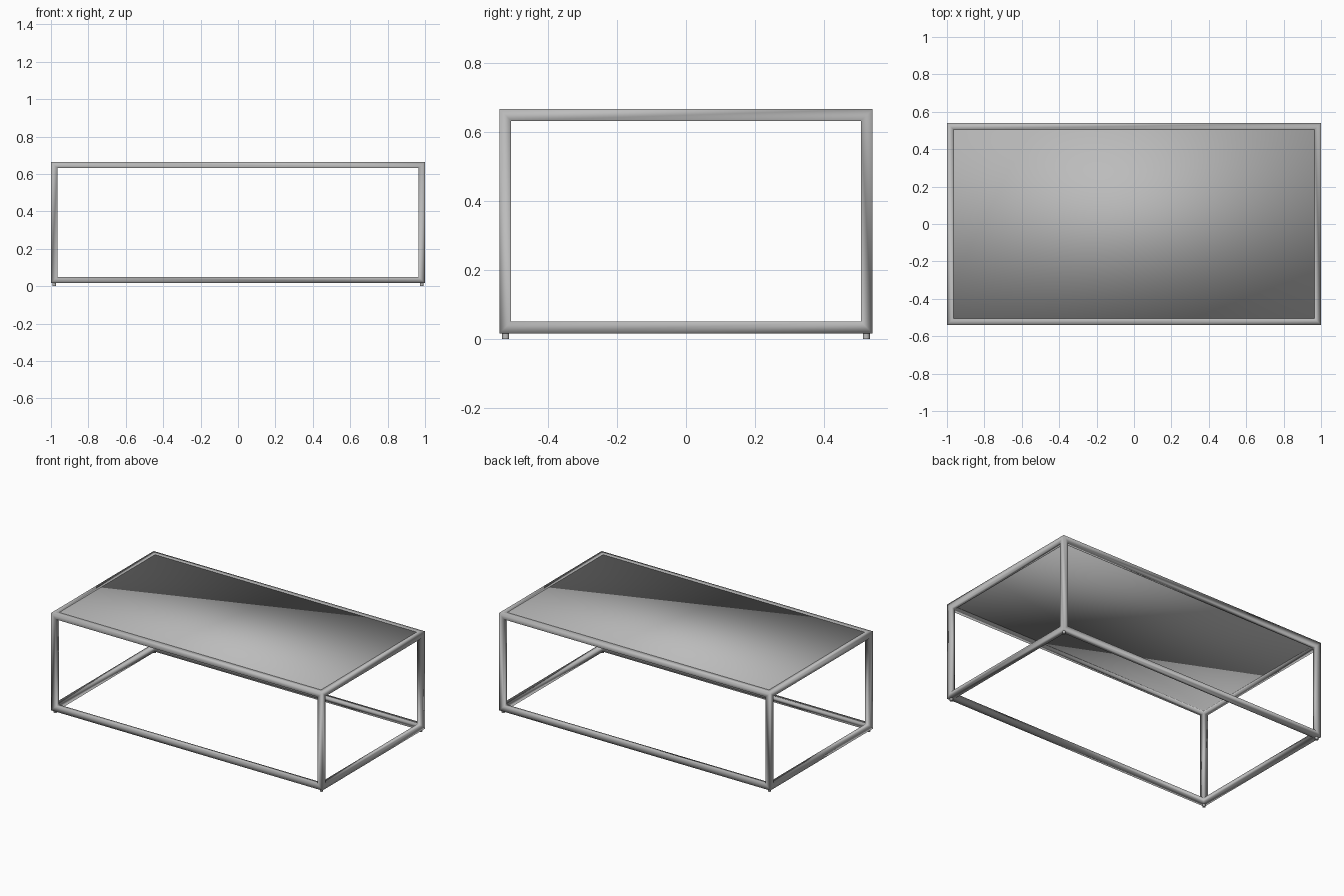
import bpy, bmesh
from mathutils import Vector

if "Cube" in bpy.data.objects:
    bpy.data.objects.remove(bpy.data.objects["Cube"])

HALF = (1.0, 0.54)      # half width and half depth
Z0, Z1 = 0.016, 0.665   # frame bottom and top
BAR = 0.034             # square tube thickness

metal = bpy.data.materials.new("grey metal")
metal.diffuse_color = (0.5, 0.5, 0.5, 1)
metal.use_nodes = True
metal.node_tree.nodes["Principled BSDF"].inputs["Base Color"].default_value = metal.diffuse_color


def finish(name, bm):
    bmesh.ops.recalc_face_normals(bm, faces=bm.faces)
    for f in bm.faces:
        f.smooth = True
    mesh = bpy.data.meshes.new(name)
    bm.to_mesh(mesh)
    bm.free()
    mesh.materials.append(metal)
    ob = bpy.data.objects.new(name, mesh)
    bpy.context.collection.objects.link(ob)
    return ob


# Frame: twelve mitred square bars along the edges of a box
mid = Vector((0, 0, (Z0 + Z1) / 2))
size = Vector((HALF[0], HALF[1], (Z1 - Z0) / 2))
bm = bmesh.new()
cache = {}


def vert(signs, insets):
    """Box corner, moved inward by one bar along the axes in insets."""
    key = (tuple(signs), tuple(insets))
    if key not in cache:
        cache[key] = bm.verts.new(
            [mid[a] + signs[a] * (size[a] - BAR * insets[a]) for a in range(3)])
    return cache[key]


for axis in range(3):
    u, v = (axis + 1) % 3, (axis + 2) % 3
    for side in (-1, 1):
        ring = []
        for su, sv in ((-1, -1), (1, -1), (1, 1), (-1, 1)):
            s = [0, 0, 0]
            s[axis], s[u], s[v] = side, su, sv
            rim = [1, 1, 1]
            rim[axis] = 0
            ring.append((vert(s, (0, 0, 0)), vert(s, rim), vert(s, (1, 1, 1))))
        for i in range(4):
            a, b = ring[i], ring[(i + 1) % 4]
            bm.faces.new((a[0], b[0], b[1], a[1]))   # mitred outer face
            bm.faces.new((a[1], b[1], b[2], a[2]))   # wall of the opening
finish("frame", bm)

# Table top panel set into the upper frame
bm = bmesh.new()
bmesh.ops.create_cube(bm, size=1)
bmesh.ops.scale(bm, verts=bm.verts,
                vec=(2 * (HALF[0] - BAR), 2 * (HALF[1] - BAR), 0.016))
bmesh.ops.translate(bm, verts=bm.verts, vec=(0, 0, Z1 - 0.010))
finish("top_panel", bm)

# Small round feet under the corners
for sx in (-1, 1):
    for sy in (-1, 1):
        bm = bmesh.new()
        bmesh.ops.create_cone(bm, cap_ends=True, segments=16, radius1=0.01,
                              radius2=0.01, depth=Z0 + 0.004)
        bmesh.ops.translate(bm, verts=bm.verts,
                            vec=(sx * 0.982, sy * 0.522, (Z0 + 0.004) / 2))
        foot = finish("foot", bm)
        foot.data.set_sharp_from_angle(angle=0.7)
